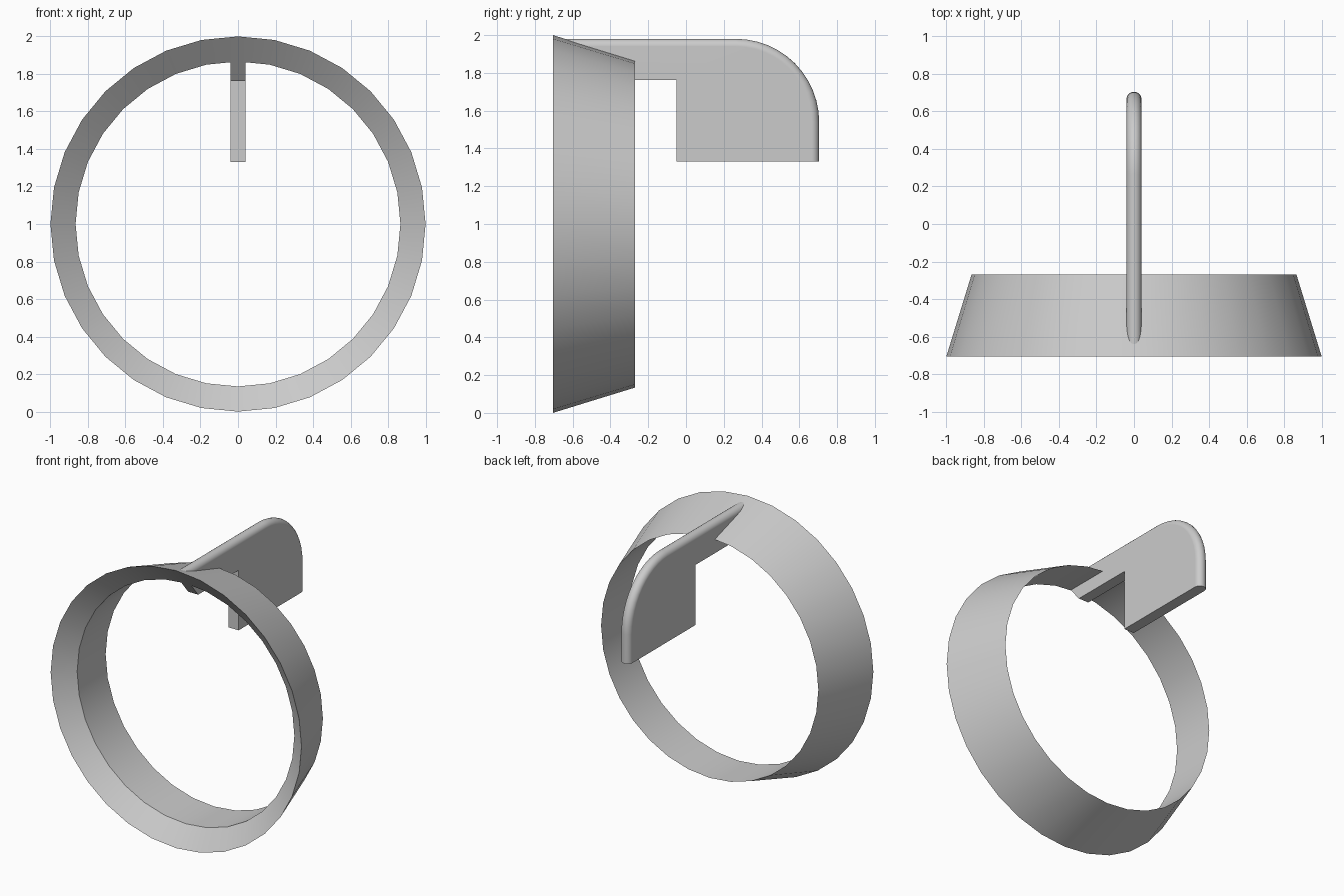
import bpy, bmesh
from math import sin, cos, pi, radians

default = bpy.data.objects.get("Cube")
if default:
    bpy.data.objects.remove(default, do_unlink=True)

grey = bpy.data.materials.new("light_grey")
grey.use_nodes = True
COLOUR = (0.6, 0.6, 0.6, 1)
grey.diffuse_color = COLOUR
grey.node_tree.nodes["Principled BSDF"].inputs["Base Color"].default_value = COLOUR


def loft(name, sections, closed):
    """Join equal closed sections with quads; cap the ends unless closed."""
    bm = bmesh.new()
    loops = [[bm.verts.new(p) for p in s] for s in sections]
    n = len(loops[0])
    pairs = list(zip(loops, loops[1:]))
    if closed:
        pairs.append((loops[-1], loops[0]))
    else:
        bm.faces.new(loops[0])
        bm.faces.new(loops[-1])
    for a, b in pairs:
        for i in range(n):
            j = (i + 1) % n
            bm.faces.new((a[i], a[j], b[j], b[i]))
    bmesh.ops.recalc_face_normals(bm, faces=bm.faces)
    mesh = bpy.data.meshes.new(name)
    bm.to_mesh(mesh)
    bm.free()
    mesh.materials.append(grey)
    obj = bpy.data.objects.new(name, mesh)
    bpy.context.collection.objects.link(obj)
    bpy.ops.object.select_all(action='DESELECT')
    obj.select_set(True)
    bpy.context.view_layer.objects.active = obj
    bpy.ops.object.shade_smooth_by_angle(angle=radians(30))
    normals = obj.modifiers.new("flat_sides", 'WEIGHTED_NORMAL')
    normals.keep_sharp = True
    return obj


# Tapered ring: knife-edged wall with a chamfered mouth and straight bore
FRONT, BACK, CREASE, BORE = -0.705, -0.27, -0.595, 0.866
wall = [(1.0, FRONT), (BORE, BACK), (BORE, CREASE)]
SIDES = 32
loft("ring", [[(r * sin(t), y, 1 + r * cos(t)) for r, y in wall]
              for t in (2 * pi * k / SIDES for k in range(SIDES))], closed=True)

# Hooked blade: rounded along its top and back, square elsewhere
HALF, TOP, REAR, CORNER = 0.04, 1.98, 0.705, 0.44
ARM_Z, FOOT_Z, HOOK_Y = 1.763, 1.33, -0.05


def mouth_y(z):
    """Depth of the ring's chamfer above the centre line."""
    return FRONT + (2 - z) * (CREASE - FRONT) / (1 - BORE)


def blade_section(a):
    x, inset = HALF * cos(a), HALF * (1 - sin(a))
    r = CORNER - inset
    pts = [(mouth_y(TOP - inset), TOP - inset)]
    pts += [(REAR - CORNER + r * sin(t), TOP - CORNER + r * cos(t))
            for t in (pi / 2 * k / 12 for k in range(13))]
    pts += [(REAR - inset, FOOT_Z), (HOOK_Y, FOOT_Z),
            (HOOK_Y, ARM_Z), (mouth_y(ARM_Z), ARM_Z)]
    return [(x, y, z) for y, z in pts]


loft("blade", [blade_section(pi * k / 10) for k in range(11)], closed=False)
